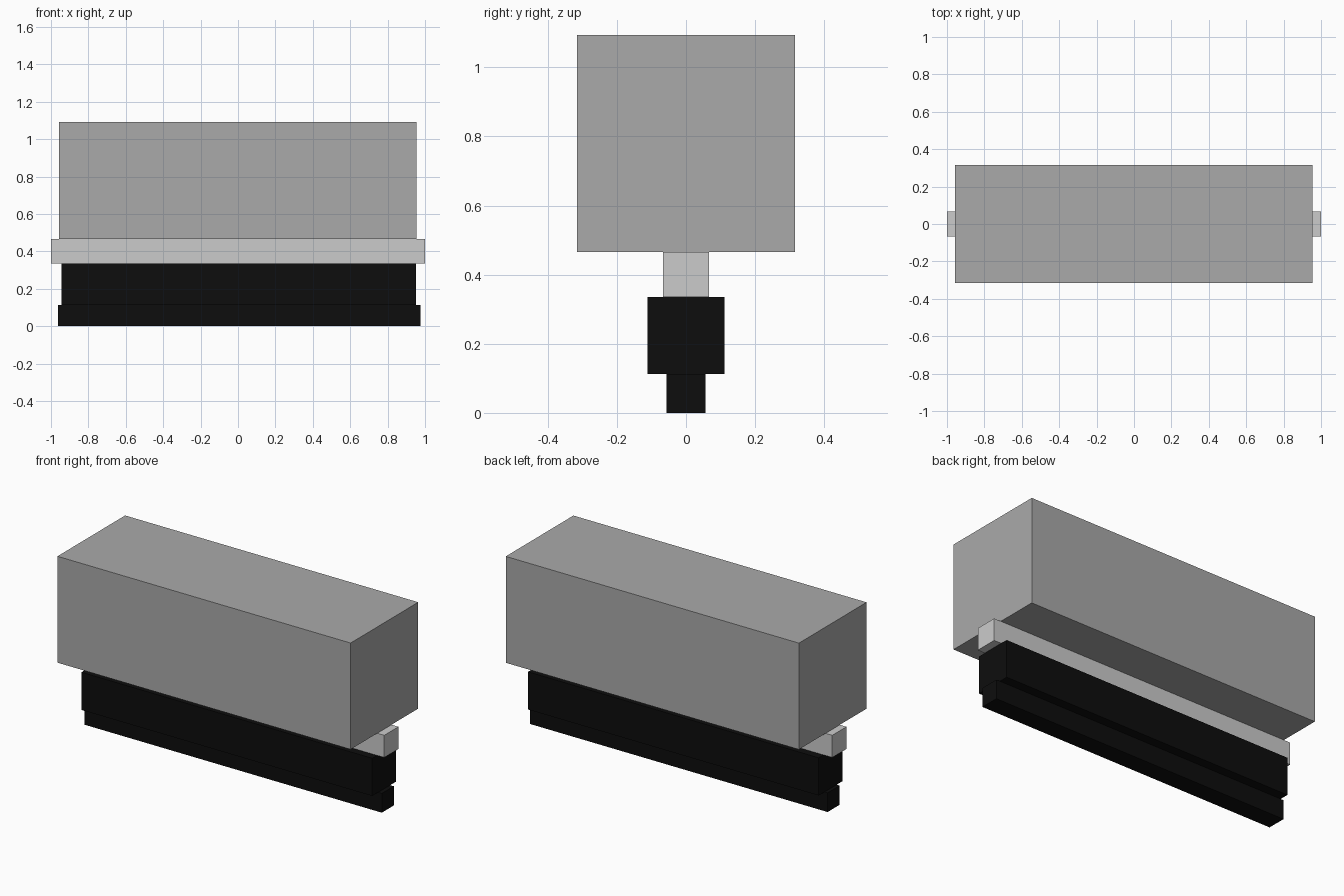
import bpy

if "Cube" in bpy.data.objects:
    bpy.data.objects.remove(bpy.data.objects["Cube"])


def material(name, value):
    mat = bpy.data.materials.new(name)
    mat.diffuse_color = (value, value, value, 1)
    mat.use_nodes = True
    mat.node_tree.nodes["Principled BSDF"].inputs["Base Color"].default_value = mat.diffuse_color
    return mat


def box(name, x, y, z, mat=None):
    """Box spanning the (min, max) pairs on each axis."""
    spans = (x, y, z)
    bpy.ops.mesh.primitive_cube_add(size=1, location=[(a + b) / 2 for a, b in spans])
    obj = bpy.context.object
    obj.name = name
    obj.scale = [b - a for a, b in spans]
    bpy.ops.object.transform_apply(location=False, rotation=False, scale=True)
    if mat:
        obj.data.materials.append(mat)
    return obj


black = material("black", 0.004)
mid_grey = material("mid_grey", 0.4)

# Stacked bars, from the ground up
box("bottom_strip", (-0.963, 0.977), (-0.056, 0.056), (0, 0.113), black)
box("lower_bar", (-0.943, 0.953), (-0.111, 0.111), (0.113, 0.335), black)
box("connecting_rail", (-1, 1), (-0.066, 0.066), (0.335, 0.466))

# Large main body
box("main_body", (-0.957, 0.955), (-0.315, 0.315), (0.466, 1.093), mid_grey)
